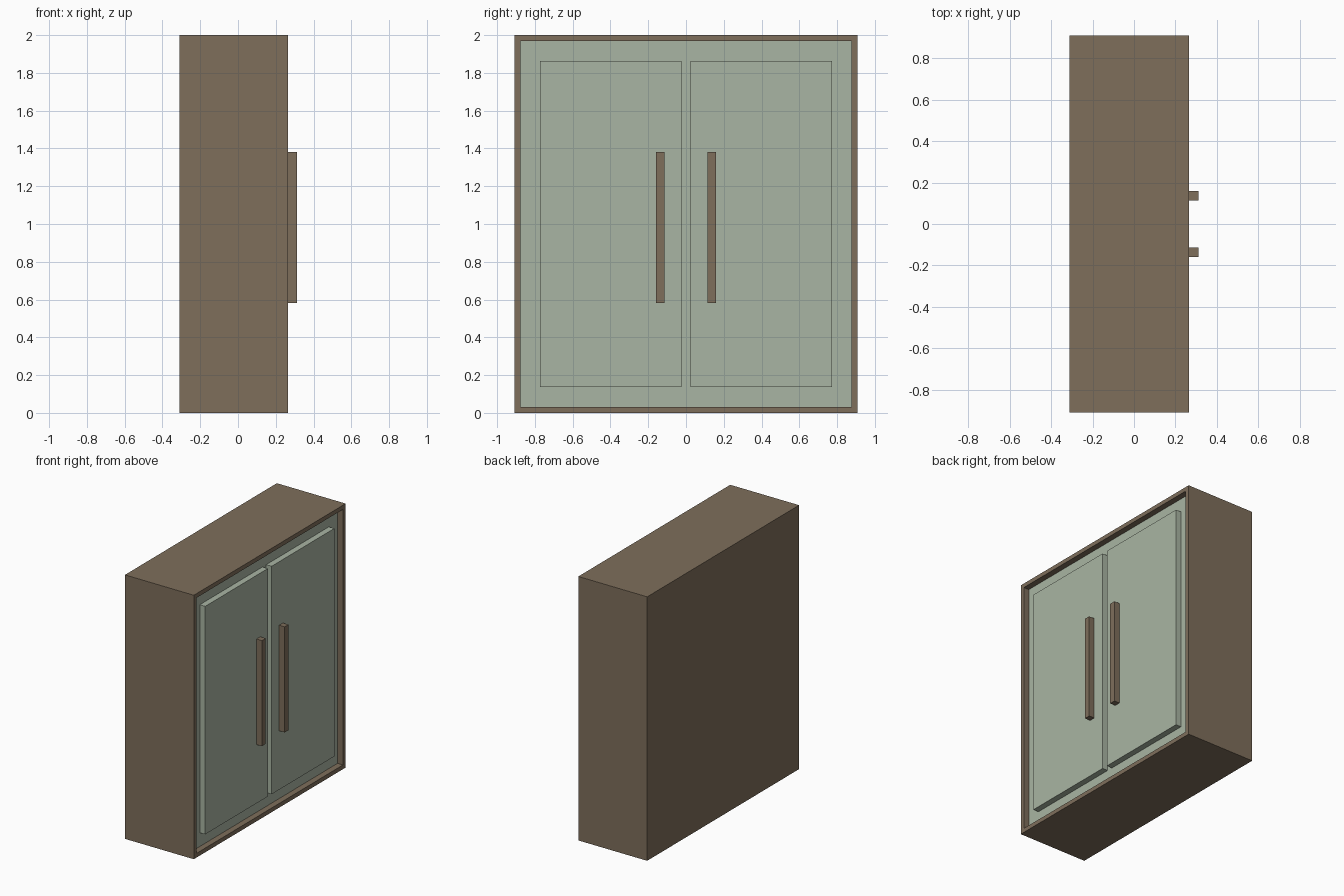
import bpy, bmesh
from mathutils import Vector

if "Cube" in bpy.data.objects:
    bpy.data.objects.remove(bpy.data.objects["Cube"])


def material(name, rgb):
    m = bpy.data.materials.new(name)
    m.diffuse_color = (*rgb, 1.0)
    m.use_nodes = True
    m.node_tree.nodes["Principled BSDF"].inputs["Base Color"].default_value = m.diffuse_color
    return m


BROWN = material("brown_wood", (0.209, 0.156, 0.105))
GREEN = material("sage_green", (0.397, 0.462, 0.366))

U = 1 / 22            # board thickness
FRONT = 0.266         # front plane of the frame and doors
BACK = -0.311


def box(name, lo, hi, mat):
    bm = bmesh.new()
    bmesh.ops.create_cube(bm, size=1)
    lo, hi = Vector(lo), Vector(hi)
    for v in bm.verts:
        v.co = Vector([lo[i] + (v.co[i] + 0.5) * (hi[i] - lo[i]) for i in range(3)])
    return finish(name, bm, [mat])


def finish(name, bm, mats):
    me = bpy.data.meshes.new(name)
    bm.to_mesh(me)
    bm.free()
    for m in mats:
        me.materials.append(m)
    ob = bpy.data.objects.new(name, me)
    bpy.context.collection.objects.link(ob)
    return ob


# Cabinet body: solid box whose +x face is inset and pushed in, with a green floor
bm = bmesh.new()
bmesh.ops.create_cube(bm, size=1)
for v in bm.verts:
    v.co = Vector((FRONT if v.co.x > 0 else BACK, v.co.y * 40 * U, v.co.z * 2 + 1))
bm.normal_update()
face = max(bm.faces, key=lambda f: f.normal.x)
bmesh.ops.inset_region(bm, faces=[face], thickness=U)
new = bmesh.ops.extrude_discrete_faces(bm, faces=[face])["faces"][0]
for v in new.verts:
    v.co.x -= U
new.material_index = 1
finish("cabinet_body", bm, [BROWN, GREEN])

# Doors and bar handles, one pair each side
for side, s in (("left", -1), ("right", 1)):
    y0, y1 = sorted((s * 0.5 * U, s * 17 * U))
    box(side + "_door", (FRONT - U, y0, 3 * U), (FRONT, y1, 41 * U), GREEN)
    y0, y1 = sorted((s * 2.5 * U, s * 3.5 * U))
    box(side + "_handle", (FRONT, y0, 0.582), (FRONT + U, y1, 1.382), BROWN)
